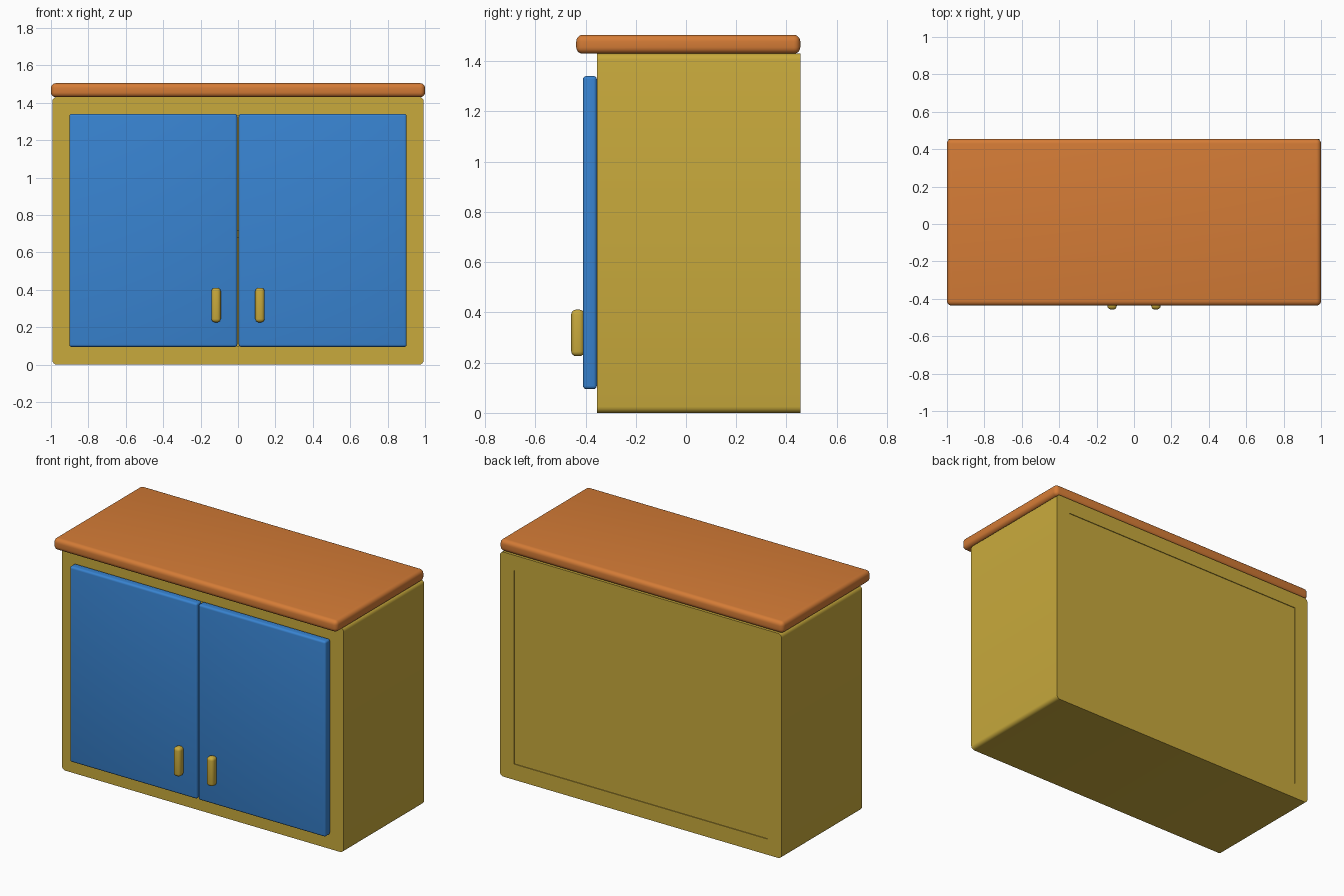
import bpy, bmesh, math

if "Cube" in bpy.data.objects:
    bpy.data.objects.remove(bpy.data.objects["Cube"])


def material(name, rgb):
    m = bpy.data.materials.new(name)
    m.diffuse_color = (*rgb, 1)
    m.use_nodes = True
    m.node_tree.nodes["Principled BSDF"].inputs["Base Color"].default_value = m.diffuse_color
    return m


yellow = material("yellow paint", (0.58, 0.40, 0.045))
blue = material("blue paint", (0.04, 0.23, 0.64))
orange = material("orange paint", (0.66, 0.20, 0.037))


def box(name, lo, hi, mat, bevel=0.0, segments=4, along_y=False):
    """Box from corner to corner; bevels all edges or only those along y."""
    bm = bmesh.new()
    bmesh.ops.create_cube(bm, size=1)
    for v in bm.verts:
        v.co = [(a + b) / 2 + c * (b - a) for a, b, c in zip(lo, hi, v.co)]
    if bevel:
        edges = [e for e in bm.edges if not along_y
                 or abs(e.verts[0].co.y - e.verts[1].co.y) > 0.01]
        bmesh.ops.bevel(bm, geom=edges, offset=bevel, segments=segments,
                        profile=0.5, affect='EDGES', clamp_overlap=True)
    mesh = bpy.data.meshes.new(name)
    bm.to_mesh(mesh)
    bm.free()
    mesh.materials.append(mat)
    ob = bpy.data.objects.new(name, mesh)
    bpy.context.collection.objects.link(ob)
    return ob


def smooth(ob):
    bpy.ops.object.select_all(action='DESELECT')
    ob.select_set(True)
    bpy.context.view_layer.objects.active = ob
    bpy.ops.object.shade_smooth_by_angle(angle=math.radians(35))


# Carcass: rounded tube running front to back, hollowed by a cutter
body = box("carcass", (-0.993, -0.355, 0), (0.993, 0.455, 1.431), yellow, 0.025, 4, True)
cutter = box("opening_cutter", (-0.893, -0.6, 0.1), (0.893, 0.7, 1.333), yellow)
cutter.hide_render = True
mod = body.modifiers.new("opening", 'BOOLEAN')
mod.operation = 'DIFFERENCE'
mod.solver = 'EXACT'
mod.object = cutter
bpy.context.view_layer.objects.active = body
bpy.ops.object.modifier_apply(modifier=mod.name)
bpy.data.objects.remove(cutter)
smooth(body)

# Back panel, set in slightly, and one inner shelf
box("back_panel", (-0.894, 0.42, 0.099), (0.894, 0.45, 1.334), yellow)
box("shelf", (-0.894, -0.33, 0.68), (0.894, 0.42, 0.72), yellow)

# Worktop overhanging the front
smooth(box("worktop", (-1, -0.437, 1.43), (1, 0.455, 1.505), orange, 0.026, 5))

# Doors and handles, one per side
for side, s in (("left", -1), ("right", 1)):
    x0, x1 = sorted((s * 0.004, s * 0.902))
    smooth(box(side + "_door", (x0, -0.41, 0.095), (x1, -0.355, 1.341), blue, 0.013, 4))
    c = s * 0.117
    smooth(box(side + "_handle", (c - 0.025, -0.457, 0.226), (c + 0.025, -0.405, 0.411),
               yellow, 0.019, 4))
